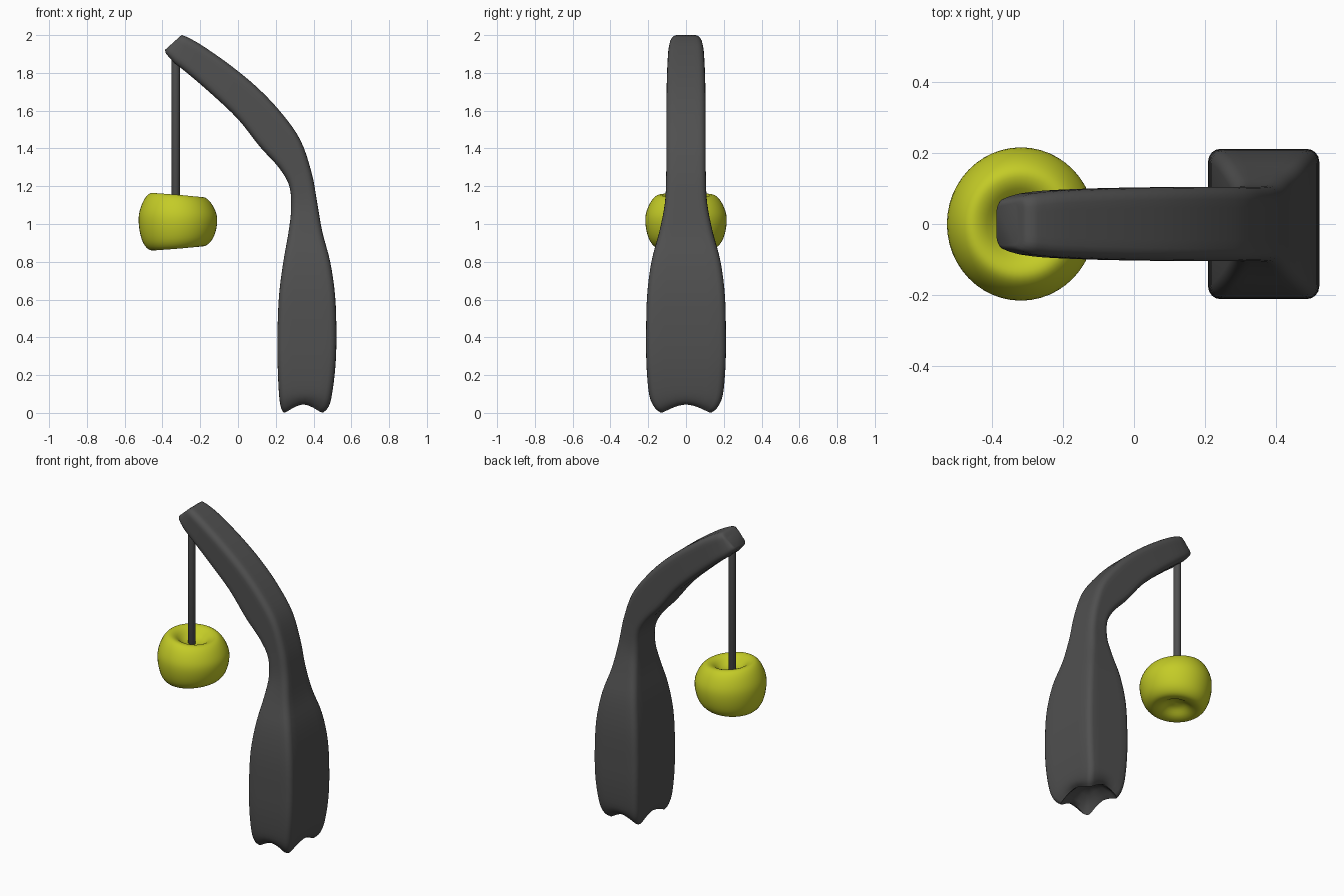
import bpy, bmesh
from math import cos, sin, pi
from mathutils import Vector

if "Cube" in bpy.data.objects:
    bpy.data.objects.remove(bpy.data.objects["Cube"])


def catmull(pts, steps):
    """Smooth curve through tuples of any length."""
    out = []
    for i in range(len(pts) - 1):
        p0, p1 = pts[max(i - 1, 0)], pts[i]
        p2, p3 = pts[i + 1], pts[min(i + 2, len(pts) - 1)]
        for s in range(steps):
            t = s / steps
            out.append(tuple(
                0.5 * (2 * b + (c - a) * t + (2 * a - 5 * b + 4 * c - d) * t * t
                       + (3 * b - a - 3 * c + d) * t ** 3)
                for a, b, c, d in zip(p0, p1, p2, p3)))
    return out + [tuple(pts[-1])]


def loft(name, rings, color=None, angle=60):
    """Skin closed rings and cap both ends."""
    bm = bmesh.new()
    loops = [[bm.verts.new(p) for p in ring] for ring in rings]
    n = len(loops[0])
    for a, b in zip(loops, loops[1:]):
        for i in range(n):
            j = (i + 1) % n
            bm.faces.new((a[i], a[j], b[j], b[i]))
    bm.faces.new(loops[0][::-1])
    bm.faces.new(loops[-1])
    bmesh.ops.recalc_face_normals(bm, faces=bm.faces)
    mesh = bpy.data.meshes.new(name)
    bm.to_mesh(mesh)
    bm.free()
    ob = bpy.data.objects.new(name, mesh)
    bpy.context.collection.objects.link(ob)
    mat = bpy.data.materials.new(name + "_color")
    mat.diffuse_color = color
    mat.use_nodes = True
    mat.node_tree.nodes["Principled BSDF"].inputs["Base Color"].default_value = mat.diffuse_color
    mesh.materials.append(mat)
    bpy.ops.object.select_all(action='DESELECT')
    ob.select_set(True)
    bpy.context.view_layer.objects.active = ob
    bpy.ops.object.shade_smooth_by_angle(angle=angle * pi / 180)
    return ob


def rounded_rect(hu, hv, r):
    """Rounded rectangle with extra points along the straight sides."""
    r = min(r, hu * 0.6, hv * 0.6)
    pts = []
    for k, (sx, sy) in enumerate(((1, 1), (-1, 1), (-1, -1), (1, -1))):
        arc = [Vector((sx * (hu - r) + r * cos(k * pi / 2 + a * pi / 8),
                       sy * (hv - r) + r * sin(k * pi / 2 + a * pi / 8)))
               for a in range(5)]
        pts += arc
        nx, ny = ((-1, 1), (-1, -1), (1, -1), (1, 1))[k]
        a = (k + 1) * pi / 2
        nxt = Vector((nx * (hu - r) + r * cos(a), ny * (hv - r) + r * sin(a)))
        pts += [arc[-1].lerp(nxt, s / 6) for s in range(1, 6)]
    return pts


def section(inner, outer, half_w, r, arch=0.0):
    """Cross-section between two points of the xz profile."""
    a, b = Vector((inner[0], 0, inner[1])), Vector((outer[0], 0, outer[1]))
    mid, d = (a + b) / 2, (b - a) / 2
    hu = d.length
    ring = []
    for u, v in rounded_rect(hu, half_w, r):
        corner = min(1, abs(u / hu) * abs(v / half_w) * 1.15) ** 1.6
        p = mid + d * (u / hu)
        ring.append((p.x, v, p.z + arch * (1 - corner)))
    return ring


# Curved post: inner x, inner z, outer x, outer z, half width
stations = [
    (.237, .0, .455, .0, .145), (.226, .03, .480, .03, .172),
    (.217, .10, .498, .10, .196), (.210, .25, .516, .25, .209),
    (.209, .42, .521, .42, .211), (.217, .62, .514, .62, .206),
    (.240, .80, .488, .80, .183), (.268, .96, .446, .96, .141),
    (.281, 1.08, .418, 1.12, .112), (.272, 1.20, .390, 1.27, .105),
    (.215, 1.30, .330, 1.445, .104), (.115, 1.41, .228, 1.59, .104),
    (0, 1.555, .105, 1.72, .103), (-.14, 1.688, -.04, 1.84, .100),
    (-.27, 1.80, -.19, 1.945, .094), (-.335, 1.85, -.27, 1.99, .086),
]
rings = []
for scale, z in ((.15, .10), (.5, .085), (.8, .045)):
    rings.append(section((.346 - .109 * scale, z), (.346 + .109 * scale, z),
                         .145 * scale, .03 * scale, .02 * scale))
for ix, iz, ox, oz, w in catmull(stations, 4):
    arch = .045 * max(0, 1 - iz / .12) ** 1.3
    rings.append(section((ix, iz), (ox, oz), w, .035, arch))
# blunt arm tip
rings.append(section((-.365, 1.882), (-.297, 2.0), .078, .03))
rings.append(section((-.383, 1.905), (-.312, 1.99), .07, .025))
rings.append(section((-.386, 1.922), (-.325, 1.977), .06, .02))
loft("curved_post", rings, (.08, .08, .08, 1))

# Hanging rod
rod = [[(-.33 + r * cos(i * pi / 8), r * sin(i * pi / 8), z) for i in range(16)]
       for r, z in ((.016, 1.085), (.022, 1.095), (.023, 1.9))]
loft("hanging_rod", rod, (.08, .08, .08, 1), 40)

# Apple: revolved profile, taller on its left side
profile = [(.004, .085), (.06, .10), (.11, .138), (.15, .142), (.185, .105),
           (.21, .04), (.209, -.03), (.188, -.10), (.15, -.138), (.10, -.135),
           (.05, -.105), (.004, -.095)]
apple = []
for r, z in catmull(profile, 4):
    ring = []
    for i in range(48):
        a = i * pi / 24
        x, y = r * cos(a), r * sin(a)
        taper = 1 - .5 * x if x < 0 else 1 - .65 * x
        ring.append((-.318 + x * .98, y * 1.015, 1.01 + z * taper))
    apple.append(ring)
loft("apple", apple, (.55, .60, .02, 1))
